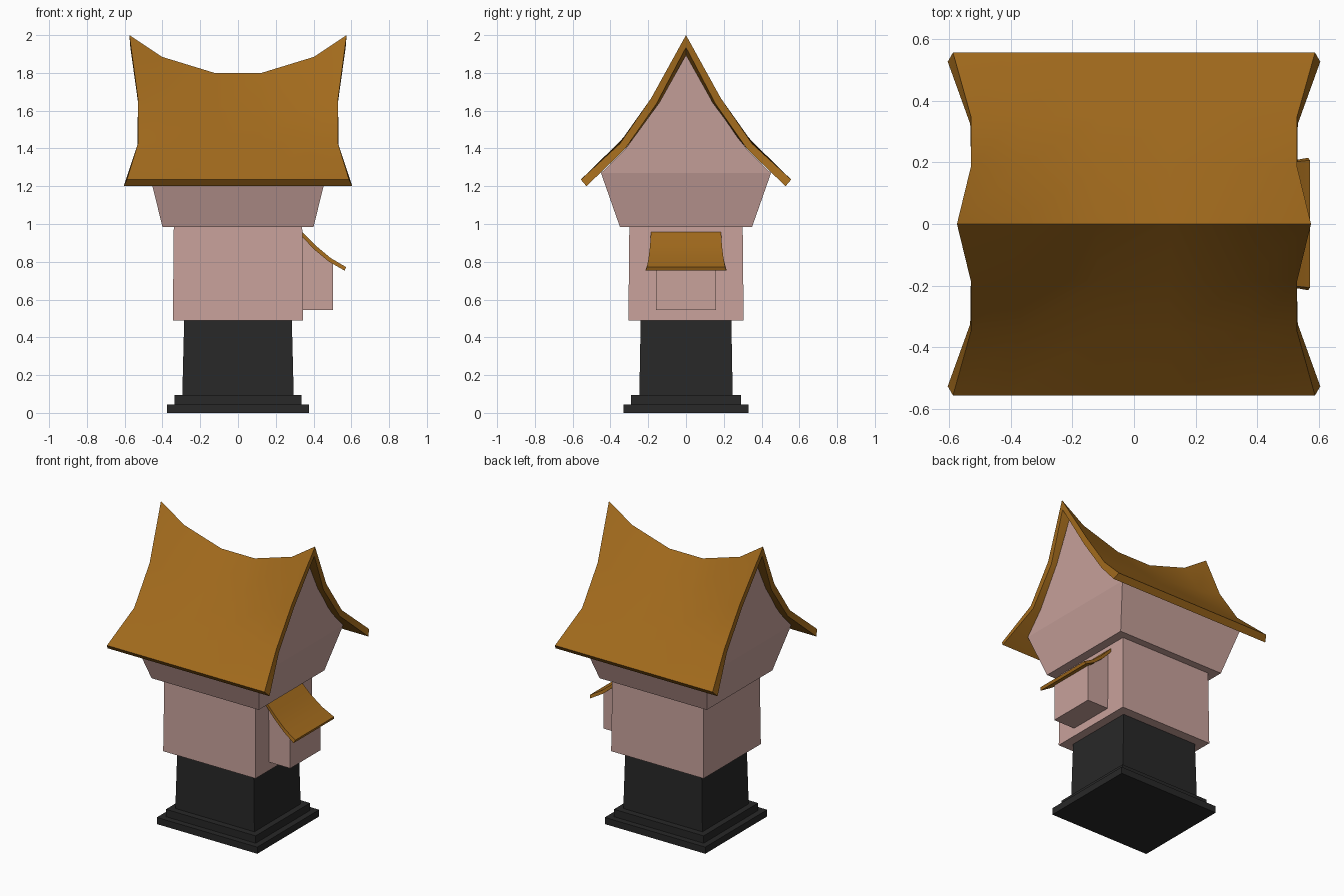
import bpy, bmesh
from math import radians

if "Cube" in bpy.data.objects:
    bpy.data.objects.remove(bpy.data.objects["Cube"])


def material(name, color):
    m = bpy.data.materials.new(name)
    m.diffuse_color = (*color, 1)
    m.use_nodes = True
    m.node_tree.nodes["Principled BSDF"].inputs["Base Color"].default_value = m.diffuse_color
    return m


WOOD = material("roof_brown", (0.36, 0.145, 0.012))
PLASTER = material("wall_pink", (0.58, 0.36, 0.33))
STONE = material("base_dark", (0.021, 0.021, 0.021))


def make(name, verts, faces, mat, smooth=False):
    me = bpy.data.meshes.new(name)
    bm = bmesh.new()
    vs = [bm.verts.new(v) for v in verts]
    for f in faces:
        bm.faces.new([vs[i] for i in f])
    bmesh.ops.recalc_face_normals(bm, faces=bm.faces)
    bm.to_mesh(me)
    bm.free()
    ob = bpy.data.objects.new(name, me)
    bpy.context.collection.objects.link(ob)
    me.materials.append(mat)
    if smooth:
        bpy.context.view_layer.objects.active = ob
        ob.select_set(True)
        bpy.ops.object.shade_smooth_by_angle(angle=radians(25))
        ob.select_set(False)
    return ob


def rect(x, y, z):
    return [(-x, -y, z), (x, -y, z), (x, y, z), (-x, y, z)]


CUBE = [(0, 1, 2, 3), (4, 5, 6, 7)] + [(i, (i + 1) % 4, (i + 1) % 4 + 4, i + 4) for i in range(4)]


def block(name, x0, y0, z0, x1, y1, z1, mat):
    return make(name, rect(x0, y0, z0) + rect(x1, y1, z1), CUBE, mat)


def slab(name, top, bottom, mat, smooth=True):
    """Closed shell between two matching grids of points (rows x columns)."""
    r, c = len(top), len(top[0])
    verts = [p for grid in (top, bottom) for row in grid for p in row]
    n = r * c
    faces = []
    for i in range(r - 1):
        for j in range(c - 1):
            q = (i * c + j, i * c + j + 1, (i + 1) * c + j + 1, (i + 1) * c + j)
            faces += [q, tuple(k + n for k in q)]
    loop = (list(range(c)) + [i * c + c - 1 for i in range(1, r)]
            + [(r - 1) * c + j for j in range(c - 2, -1, -1)]
            + [i * c for i in range(r - 2, 0, -1)])
    for a, b in zip(loop, loop[1:] + loop[:1]):
        faces.append((a, b, b + n, a + n))
    return make(name, verts, faces, mat, smooth)


# stepped stone base
block("plinth_lower", .375, .33, 0, .375, .33, .045, STONE)
block("plinth_upper", .335, .29, .045, .335, .29, .095, STONE)
block("pedestal", .295, .247, .095, .285, .24, .49, STONE)

# main room
block("lower_wall", .345, .305, .49, .34, .30, .985, PLASTER)

# flared upper storey with curved gables, closed above by the roof
half = [(.45, 1.27), (.315, 1.405), (.14, 1.645), (0, 1.895)]
gable = half + [(-y, z) for y, z in half[-2::-1]]
verts = rect(.40, .35, .985)
for s in (1, -1):
    verts += [(s * (.47 + (z - 1.27) * .07), y, z) for y, z in gable]
make("upper_wall", verts, [
    (0, 1, 2, 3),
    (1, 2, 4, 10), (0, 3, 11, 17),
    (2, 3, 11, 4), (0, 1, 10, 17),
    tuple(range(4, 11)), tuple(range(11, 18))], PLASTER)

# saddle roof: each row is (y, end z, middle z, end x)
outer = [(0, 2.0, 1.80, .575), (.185, 1.665, 1.60, .53),
         (.35, 1.425, 1.437, .53), (.557, 1.235, 1.235, .588)]
inner = [(0, 1.935, 1.745, .57), (.157, 1.635, 1.565, .528),
         (.325, 1.395, 1.405, .532), (.527, 1.20, 1.20, .605)]
COLUMNS = [(-1, 0), (-.7, .575), (-.217, 1), (.217, 1), (.7, .575), (1, 0)]


def roof_grid(rows):
    full = [(-y, a, b, x) for y, a, b, x in rows[:0:-1]] + rows
    return [[(x * u, y, a + (b - a) * t) for u, t in COLUMNS] for y, a, b, x in full]


slab("main_roof", roof_grid(outer), roof_grid(inner), WOOD)

# side bay with its small curved awning: rows are (x, z, half width)
top = [(.335, .963, .185), (.41, .887, .19), (.49, .82, .198), (.572, .772, .207)]
low = [(.335, .938, .185), (.40, .868, .19), (.482, .80, .2), (.565, .753, .215)]
slab("bay_awning", *[[[(x, -w, z), (x, w, z)] for x, z, w in g] for g in (top, low)], WOOD)

side = [(.33, .545), (.502, .545), (.502, .792), (.40, .872), (.33, .94)]
n = len(side)
make("side_bay", [(x, y, z) for y in (-.16, .16) for x, z in side],
     [tuple(range(n)), tuple(range(n, 2 * n))]
     + [(i, (i + 1) % n, (i + 1) % n + n, i + n) for i in range(n)], PLASTER)
